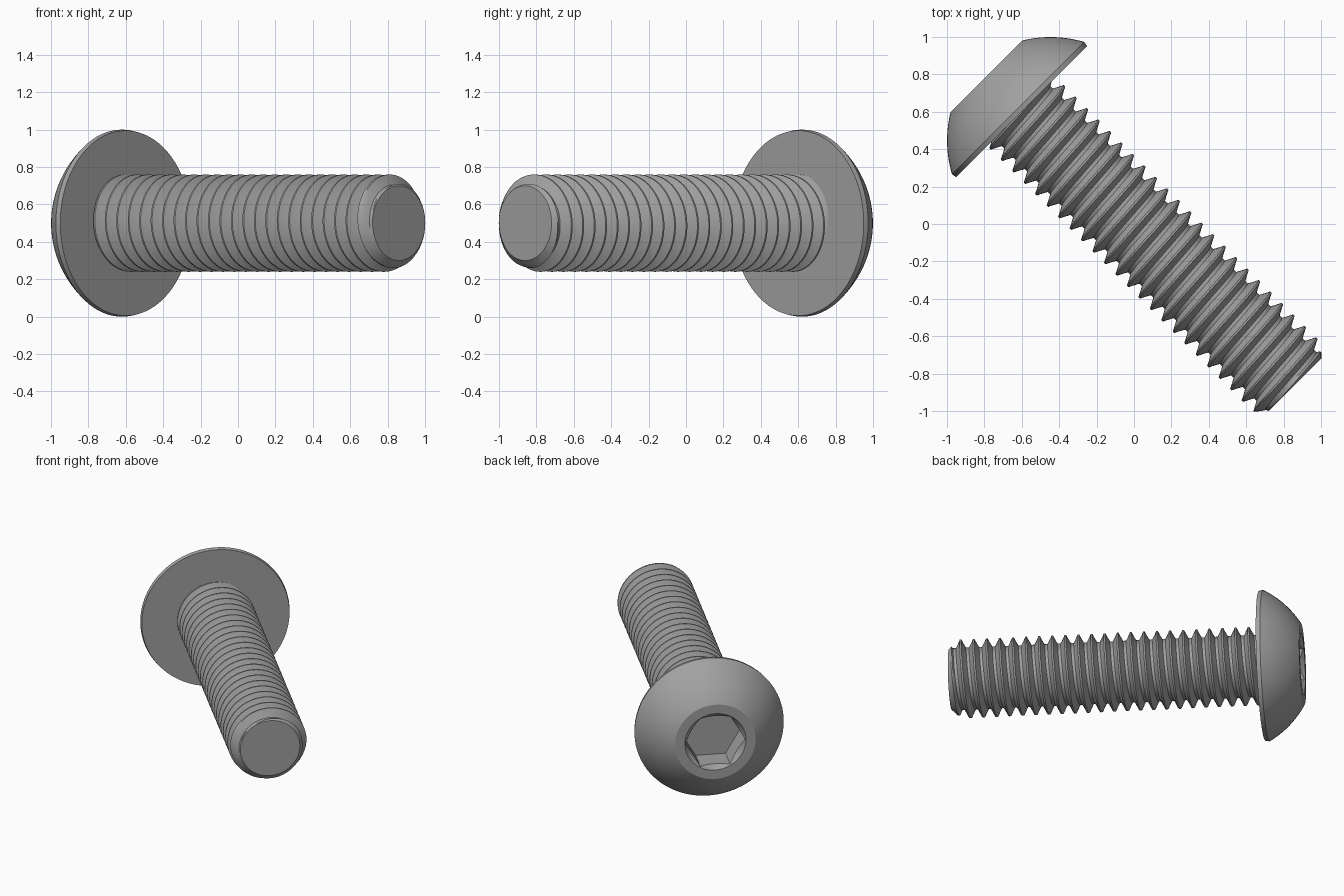
import bpy, bmesh
from math import pi, sin, cos, sqrt, tau, radians
from mathutils import Matrix, Vector

cube = bpy.data.objects.get("Cube")
if cube:
    bpy.data.objects.remove(cube, do_unlink=True)

# Main dimensions, measured along the screw axis from the model centre
TOP, UNDER, TIP = -1.117, -0.849, 1.216
HEAD_R, FLAT_R = 0.5, 0.27
CREST_R, ROOT_R, TIP_R = 0.26, 0.205, 0.2
PITCH = 0.0867
SOCKET_R, SOCKET_DEPTH = 0.2, 0.18

# Local z runs from head to tip; local x is level, local y is world up
k = 1 / sqrt(2)
FRAME = Matrix(((k, 0, k, 0), (k, 0, -k, 0), (0, 1, 0, 0.5), (0, 0, 0, 1)))

steel = bpy.data.materials.new("steel_grey")
steel.use_nodes = True
STEEL = (0.36, 0.36, 0.36, 1)
steel.diffuse_color = STEEL
steel.node_tree.nodes["Principled BSDF"].inputs["Base Color"].default_value = STEEL


def finish(bm, name):
    """Turn a bmesh into an object lying along the screw axis."""
    bmesh.ops.recalc_face_normals(bm, faces=bm.faces)
    bm.transform(FRAME)
    mesh = bpy.data.meshes.new(name)
    bm.to_mesh(mesh)
    bm.free()
    mesh.materials.append(steel)
    obj = bpy.data.objects.new(name, mesh)
    bpy.context.collection.objects.link(obj)
    return obj


def lathe(name, profile, sides):
    """Revolve (radius, height) points into a closed solid."""
    bm = bmesh.new()
    rings = [[bm.verts.new((r * cos(tau * i / sides), r * sin(tau * i / sides), z))
              for i in range(sides)] for r, z in profile]
    for a, b in zip(rings, rings[1:]):
        for i in range(sides):
            j = (i + 1) % sides
            bm.faces.new((a[i], a[j], b[j], b[i]))
    bm.faces.new(rings[0])
    bm.faces.new(rings[-1])
    return finish(bm, name)


def smooth(obj, angle):
    bpy.ops.object.select_all(action='DESELECT')
    obj.select_set(True)
    bpy.context.view_layer.objects.active = obj
    bpy.ops.object.shade_smooth_by_angle(angle=radians(angle))


# Domed head: flat underside, short rim, arc up to the flat top
rim = Vector((HEAD_R, -0.877))
edge = Vector((FLAT_R, TOP))
bulge = Vector((1, -1)) * k * 0.022
dome = [rim.lerp(edge, t / 14) + bulge * (1 - (t / 7 - 1) ** 2) for t in range(15)]
head = lathe("button_head", [(0.495, UNDER)] + [tuple(p) for p in dome], 96)

# Hexagonal socket with a small conical lead-in
hexagon = lathe("socket_cutter", [(SOCKET_R, TOP - 0.1), (SOCKET_R, TOP + SOCKET_DEPTH)], 6)
lead_in = lathe("lead_in_cutter", [(SOCKET_R + 0.055, TOP - 0.05),
                                   (SOCKET_R - 0.04, TOP + 0.045)], 64)
for cutter in (hexagon, lead_in):
    cutter.hide_render = True
    cut = head.modifiers.new("socket", 'BOOLEAN')
    cut.operation = 'DIFFERENCE'
    cut.solver = 'EXACT'
    cut.object = cutter
    bpy.context.view_layer.objects.active = head
    bpy.ops.object.modifier_apply(modifier=cut.name)
    bpy.data.objects.remove(cutter, do_unlink=True)
smooth(head, 25)

# Threaded shank: a right-handed helical surface trimmed at both ends
SIDES = 56
START = UNDER - 0.03
CREST_AT = -0.785
tooth = [(-0.06, CREST_R), (0.06, CREST_R), (0.17, 0.24), (0.28, 0.222),
         (0.39, ROOT_R), (0.61, ROOT_R), (0.72, 0.222), (0.83, 0.24)]
turns = range(-3, 26)
bm = bmesh.new()
columns = []
for i in range(SIDES + 1):
    angle = tau * i / SIDES
    column = []
    for n in turns:
        for along, r in tooth:
            z = CREST_AT + PITCH * (n + along + i / SIDES)
            r = max(min(r, TIP_R + TIP - z), 0.1)   # chamfered tip
            column.append(bm.verts.new((r * cos(angle), r * sin(angle), z)))
    columns.append(column)
for a, b in zip(columns, columns[1:]):
    for j in range(len(a) - 1):
        bm.faces.new((a[j], b[j], b[j + 1], a[j + 1]))
bmesh.ops.remove_doubles(bm, verts=bm.verts, dist=0.0001)
for height, side in ((START, -1), (TIP, 1)):
    bmesh.ops.bisect_plane(bm, geom=bm.verts[:] + bm.edges[:] + bm.faces[:],
                           plane_co=(0, 0, height), plane_no=(0, 0, side),
                           clear_outer=True)
bmesh.ops.holes_fill(bm, edges=[e for e in bm.edges if e.is_boundary], sides=0)
shank = finish(bm, "threaded_shank")
smooth(shank, 30)
